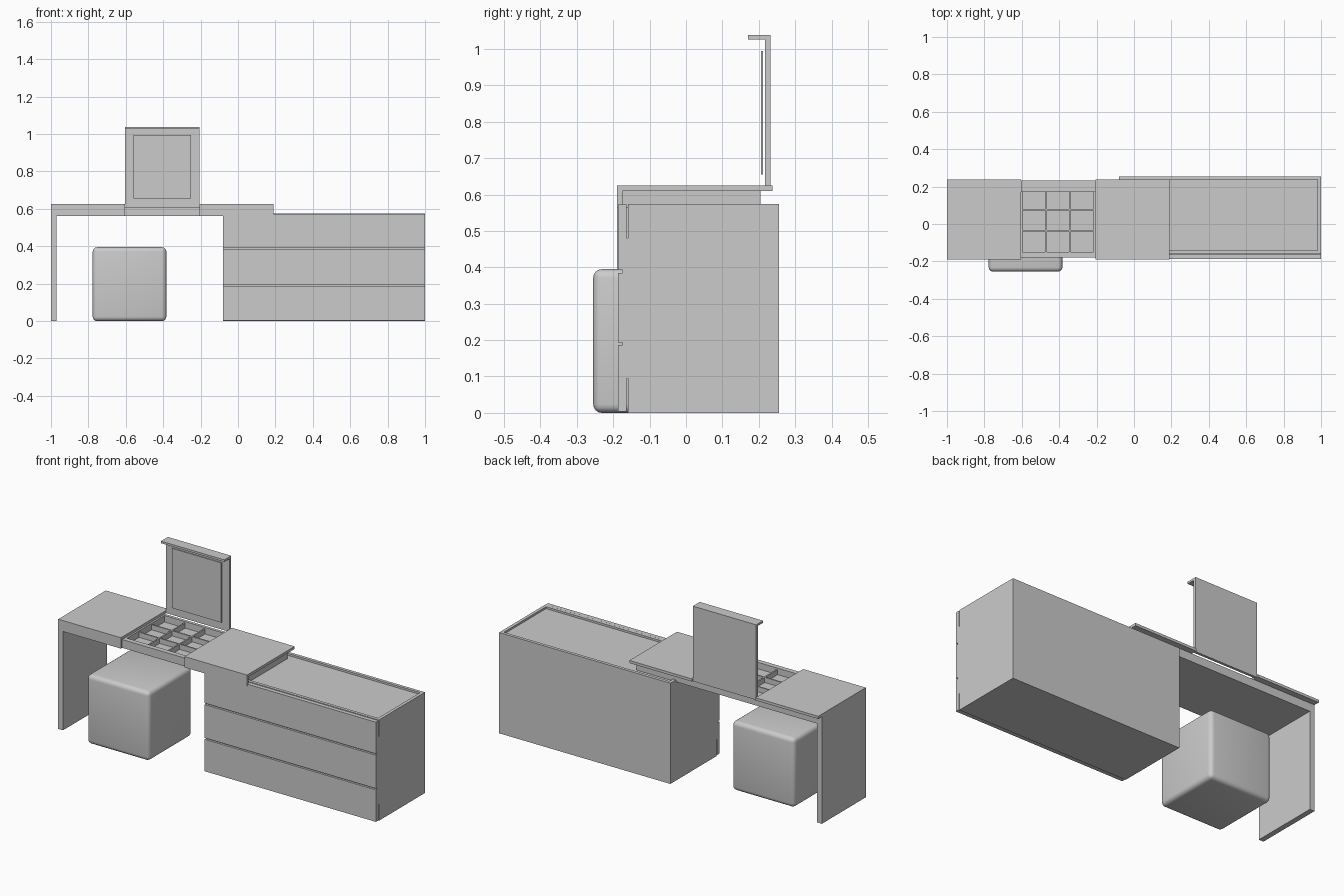
import bpy
import bmesh
from mathutils import Vector

cube = bpy.data.objects.get("Cube")
if cube:
    bpy.data.objects.remove(cube, do_unlink=True)

grey = bpy.data.materials.new("plain grey")
grey.use_nodes = True
grey.diffuse_color = (0.6, 0.6, 0.6, 1)
grey.node_tree.nodes["Principled BSDF"].inputs["Base Color"].default_value = (0.6, 0.6, 0.6, 1)


def box(name, x, y, z):
    """Box spanning the given (low, high) range on each axis."""
    bm = bmesh.new()
    bmesh.ops.create_cube(bm, size=1)
    for v in bm.verts:
        v.co = Vector([r[0] if c < 0 else r[1] for c, r in zip(v.co, (x, y, z))])
    mesh = bpy.data.meshes.new(name)
    bm.to_mesh(mesh)
    bm.free()
    mesh.materials.append(grey)
    obj = bpy.data.objects.new(name, mesh)
    bpy.context.collection.objects.link(obj)
    return obj


# Chest of drawers: carcass with a raised rim round the recessed top
CX, CY = (-0.08, 1.0), (-0.16, 0.255)
RIM = 0.018
box("chest_carcass", CX, CY, (0, 0.563))
RZ = (0.563, 0.574)
box("chest_rim_left", (CX[1] - RIM, CX[1]), CY, RZ)
box("chest_rim_right", (CX[0], CX[0] + RIM), CY, RZ)
box("chest_rim_front", (CX[0] + RIM, CX[1] - RIM), (CY[0], CY[0] + RIM), RZ)
box("chest_rim_back", (CX[0] + RIM, CX[1] - RIM), (CY[1] - RIM, CY[1]), RZ)

# Drawer fronts with a backing strip showing in the gaps
box("drawer_backing", CX, (-0.175, -0.16), (0.095, 0.48))
for i, z in enumerate(((0.004, 0.186), (0.194, 0.384), (0.392, 0.572))):
    box(f"drawer_front_{i + 1}", CX, (-0.187, -0.164), z)

# Desk: side leg panel and two closed wings on either side of the tray
TX = (-0.605, -0.205)
BOTTOM, SLAB, TOP = 0.563, 0.61, 0.625
FRONT, BACK, EDGE = -0.19, 0.205, 0.238
box("desk_leg_panel", (-1.0, -0.97), (FRONT, BACK), (0, BOTTOM))
for name, x, body_end in (("right", (-1.0, TX[0]), TX[0]), ("left", (TX[1], 0.19), 0.17)):
    box(f"desk_{name}_top", x, (FRONT, EDGE), (SLAB, TOP))
    box(f"desk_{name}_body", (x[0], body_end), (FRONT + 0.015, BACK), (BOTTOM, SLAB))
    box(f"desk_{name}_apron", x, (FRONT, FRONT + 0.015), (BOTTOM, SLAB))

# Compartment tray between the wings
box("tray_floor", TX, (-0.178, BACK), (BOTTOM, 0.573))
TZ = (0.573, SLAB)
box("tray_front", TX, (-0.178, -0.15), TZ)
box("tray_back", TX, (0.188, BACK), TZ)
box("tray_side_right", (TX[0], -0.595), (-0.15, 0.188), TZ)
box("tray_side_left", (-0.217, TX[1]), (-0.15, 0.188), TZ)
for i in (1, 2):
    x = -0.595 + i * 0.126
    y = -0.15 + i * 0.1127
    box(f"tray_divider_{i}", (x - 0.004, x + 0.004), (-0.15, 0.188), (0.573, 0.602))
    box(f"tray_crossbar_{i}", (-0.595, -0.217), (y - 0.004, y + 0.004), (0.573, 0.602))

# Raised lid with front lip and mirror
box("lid_panel", TX, (0.217, 0.232), (SLAB, 1.026))
box("lid_lip", TX, (0.17, 0.232), (1.026, 1.038))
box("mirror", (-0.56, -0.25), (0.206, 0.211), (0.655, 0.995))

# Soft cube stool
stool = box("stool", (-0.777, -0.383), (-0.255, 0.137), (0, 0.395))
bevel = stool.modifiers.new("rounded", "BEVEL")
bevel.width = 0.024
bevel.segments = 4
for p in stool.data.polygons:
    p.use_smooth = True
